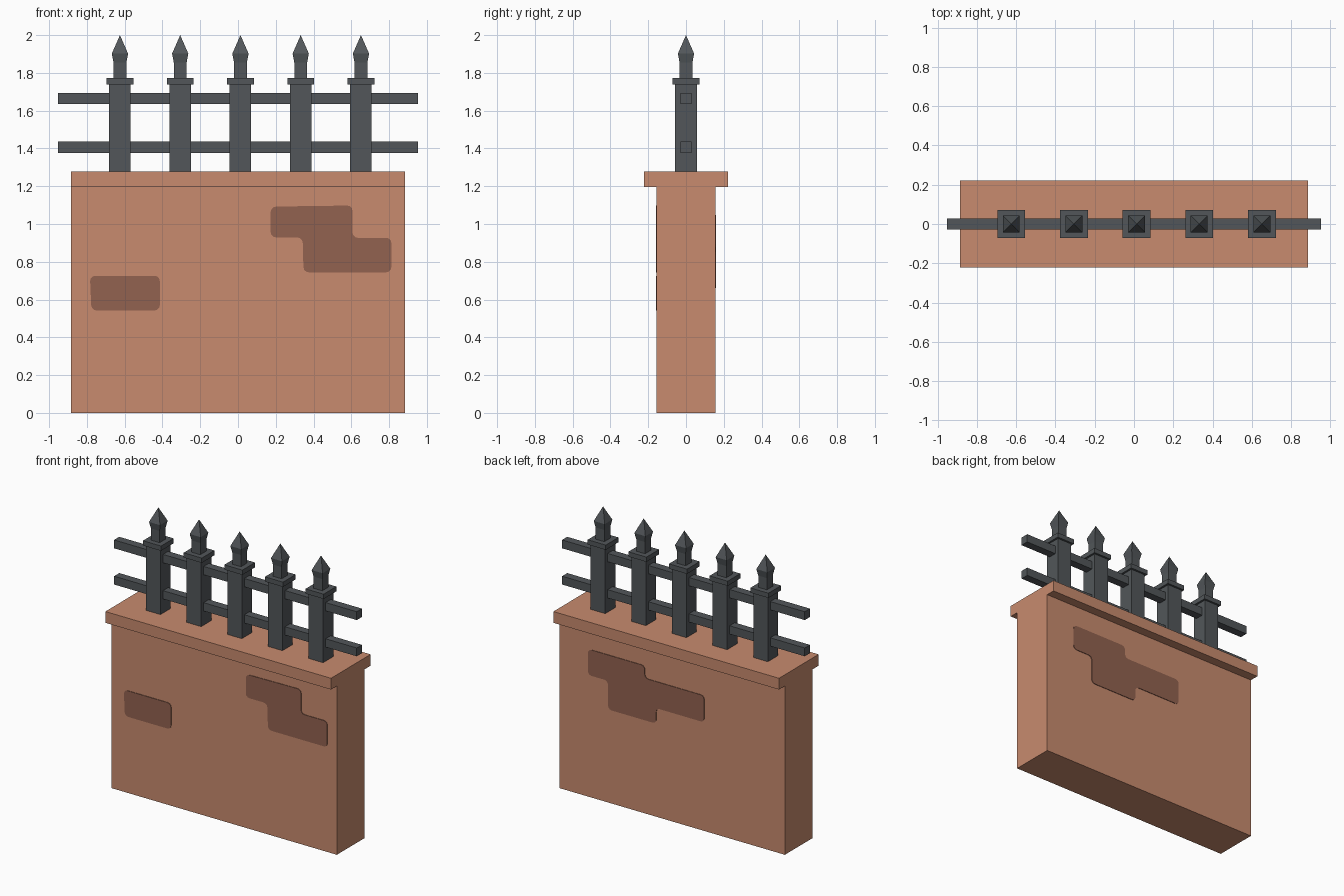
import bpy, bmesh
from mathutils import Vector

if "Cube" in bpy.data.objects:
    bpy.data.objects.remove(bpy.data.objects["Cube"])


def material(name, rgb):
    m = bpy.data.materials.new(name)
    m.diffuse_color = (*rgb, 1)
    m.use_nodes = True
    m.node_tree.nodes["Principled BSDF"].inputs["Base Color"].default_value = m.diffuse_color
    return m


CLAY = material("terracotta", (0.578, 0.258, 0.156))
BRICK = material("dark_brick", (0.287, 0.122, 0.080))
IRON = material("dark_iron", (0.084, 0.094, 0.101))


def finish(name, bm, mat):
    bmesh.ops.recalc_face_normals(bm, faces=bm.faces)
    me = bpy.data.meshes.new(name)
    bm.to_mesh(me)
    bm.free()
    me.materials.append(mat)
    ob = bpy.data.objects.new(name, me)
    bpy.context.collection.objects.link(ob)
    return ob


def box(name, half_x, half_y, z0, z1, mat):
    bm = bmesh.new()
    bmesh.ops.create_cube(bm, size=1)
    bmesh.ops.scale(bm, vec=(2 * half_x, 2 * half_y, z1 - z0), verts=bm.verts)
    bmesh.ops.translate(bm, vec=(0, 0, (z0 + z1) / 2), verts=bm.verts)
    return finish(name, bm, mat)


def square_loft(name, cx, sections, tip, mat):
    """Stack of square sections (half width, z) ending in a point."""
    bm = bmesh.new()
    rings = [[bm.verts.new((cx + sx * h, sy * h, z))
              for sx, sy in ((-1, -1), (1, -1), (1, 1), (-1, 1))]
             for h, z in sections]
    bm.faces.new(rings[0][::-1])
    for a, b in zip(rings, rings[1:]):
        for i in range(4):
            j = (i + 1) % 4
            bm.faces.new((a[i], a[j], b[j], b[i]))
    apex = bm.verts.new((cx, 0, tip))
    for i in range(4):
        bm.faces.new((rings[-1][i], rings[-1][(i + 1) % 4], apex))
    return finish(name, bm, mat)


def brick_patch(name, outline, side):
    """Thin plate with rounded corners on the front (-1) or back (+1) of the wall."""
    bm = bmesh.new()
    bm.faces.new([bm.verts.new((x, side * 0.154, z)) for x, z in outline])
    bmesh.ops.bevel(bm, geom=bm.verts[:], offset=0.028, segments=3,
                    profile=0.5, affect='VERTICES')
    ext = bmesh.ops.extrude_face_region(bm, geom=bm.faces[:])
    moved = [v for v in ext["geom"] if isinstance(v, bmesh.types.BMVert)]
    bmesh.ops.translate(bm, vec=Vector((0, side * 0.006, 0)), verts=moved)
    return finish(name, bm, BRICK)


# Wall and its cap
box("wall", 0.885, 0.156, 0, 1.197, CLAY)
box("wall_cap", 0.885, 0.222, 1.197, 1.277, CLAY)

# Exposed bricks
brick_patch("front_brick_single",
            [(-0.784, 0.726), (-0.414, 0.726), (-0.414, 0.542), (-0.776, 0.542)], -1)
brick_patch("front_brick_pair",
            [(0.173, 1.092), (0.606, 1.098), (0.606, 0.927), (0.812, 0.927),
             (0.812, 0.744), (0.347, 0.744), (0.342, 0.929), (0.173, 0.929)], -1)
brick_patch("back_brick_group",
            [(0.658, 1.048), (0.212, 1.048), (0.212, 0.96), (-0.254, 0.96),
             (-0.254, 0.772), (0.122, 0.772), (0.122, 0.662), (0.5, 0.662),
             (0.5, 0.865), (0.658, 0.865)], 1)

# Rails
box("lower_rail", 0.952, 0.029, 1.377, 1.436, IRON)
box("upper_rail", 0.952, 0.029, 1.634, 1.693, IRON)

# Spear-topped posts
POST = [(0.057, 1.27), (0.057, 1.738), (0.071, 1.738), (0.071, 1.772),
        (0.034, 1.772), (0.034, 1.855), (0.043, 1.902)]
for k in range(5):
    square_loft(f"post_{k + 1}", -0.625 + 0.319 * k, POST, 2.0, IRON)
